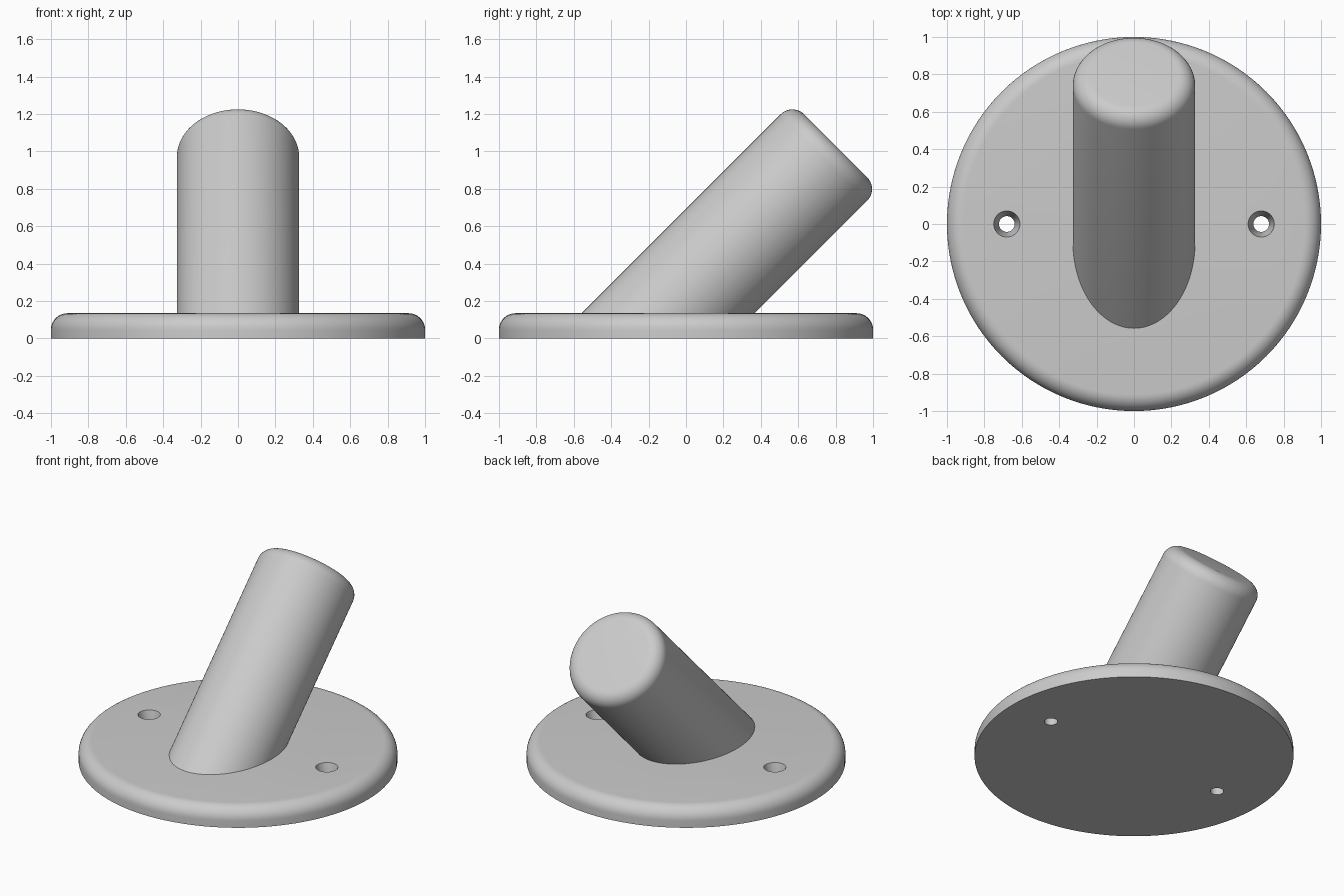
import bpy, bmesh
from math import radians, pi, sin, cos, sqrt
from mathutils import Matrix, Vector

if "Cube" in bpy.data.objects:
    bpy.data.objects.remove(bpy.data.objects["Cube"], do_unlink=True)

PLATE_TOP = 0.135
PEG_RADIUS = 0.327
FILLET = 0.088
SEGMENTS = 128

grey = bpy.data.materials.new("light_grey")
grey.use_nodes = True
colour = (0.6, 0.6, 0.6, 1)
grey.diffuse_color = colour
grey.node_tree.nodes["Principled BSDF"].inputs["Base Color"].default_value = colour


def lathe(profile, segments=SEGMENTS):
    """Closed solid of revolution about z from (radius, height) pairs, bottom to top."""
    bm = bmesh.new()
    rings = [[bm.verts.new((r * cos(2 * pi * i / segments), r * sin(2 * pi * i / segments), z))
              for i in range(segments)] for r, z in profile]
    for low, high in zip(rings, rings[1:]):
        for i in range(segments):
            j = (i + 1) % segments
            bm.faces.new((low[i], low[j], high[j], high[i]))
    bm.faces.new(reversed(rings[0]))
    bm.faces.new(rings[-1])
    return bm


def rounded(radius, bottom, top, fillet, steps=10):
    """Profile of a cylinder with a rounded upper rim."""
    arc = [(radius - fillet + fillet * cos(a), top - fillet + fillet * sin(a))
           for a in (pi / 2 * k / steps for k in range(steps + 1))]
    return [(radius, bottom)] + arc


def make_object(name, bm):
    mesh = bpy.data.meshes.new(name)
    bm.to_mesh(mesh)
    bm.free()
    mesh.materials.append(grey)
    obj = bpy.data.objects.new(name, mesh)
    bpy.context.collection.objects.link(obj)
    return obj


def activate(obj):
    bpy.ops.object.select_all(action='DESELECT')
    obj.select_set(True)
    bpy.context.view_layer.objects.active = obj


# Round base plate with two tapered screw holes
plate = make_object("base_plate", lathe(rounded(1, 0, PLATE_TOP, FILLET)))
activate(plate)
for side in (-1, 1):
    bm = lathe([(0.042, -0.1), (0.042, 0.02), (0.07, PLATE_TOP), (0.07, 0.2)], 48)
    bmesh.ops.translate(bm, verts=bm.verts, vec=(side * 0.68, 0, 0))
    cutter = make_object("screw_hole_cutter", bm)
    cutter.hide_render = True
    cut = plate.modifiers.new("screw_hole", 'BOOLEAN')
    cut.operation = 'DIFFERENCE'
    cut.solver = 'EXACT'
    cut.object = cutter
    bpy.ops.object.modifier_apply(modifier=cut.name)
    bpy.data.objects.remove(cutter, do_unlink=True)

# Peg leaning back at 45 degrees, trimmed just under the plate top
peg_end = Vector((0, 0.8, 1.03))
bm = lathe(rounded(PEG_RADIUS, -1.8, 0, FILLET))
bm.transform(Matrix.Translation(peg_end) @ Matrix.Rotation(radians(-45), 4, 'X'))
bmesh.ops.bisect_plane(bm, geom=bm.verts[:] + bm.edges[:] + bm.faces[:],
                       plane_co=(0, 0, PLATE_TOP - 0.005), plane_no=(0, 0, 1), clear_inner=True)
peg = make_object("slanted_peg", bm)

for obj in (plate, peg):
    activate(obj)
    bpy.ops.object.shade_smooth_by_angle(angle=radians(30))
